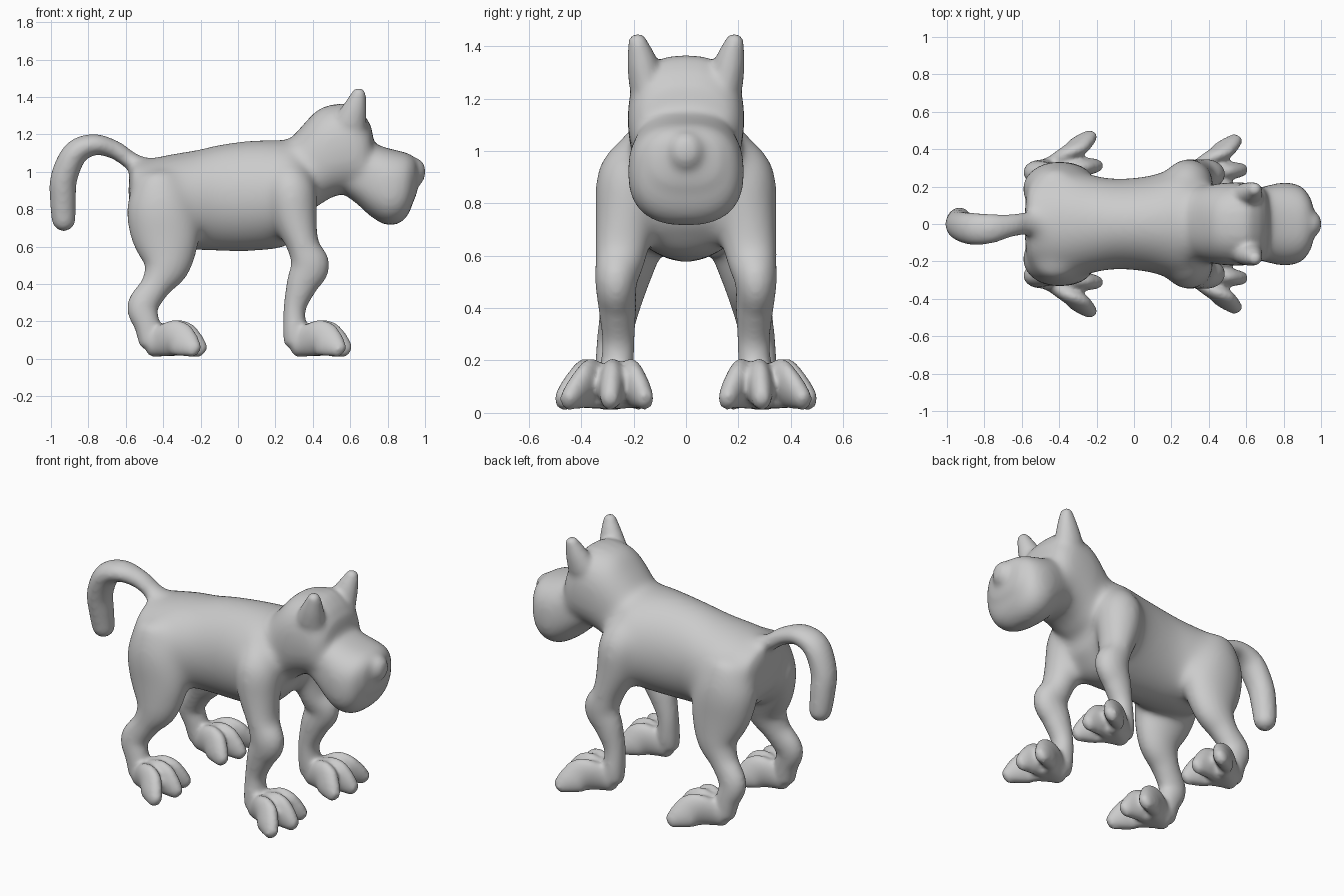
import bpy, bmesh, math
from mathutils import Vector

if "Cube" in bpy.data.objects:
    bpy.data.objects.remove(bpy.data.objects["Cube"])

bm = bmesh.new()
SEG = 28


def spline(a, b, c, d, t):
    """Catmull-Rom point between b and c."""
    return [0.5 * (2 * q + (r - p) * t + (2 * p - 5 * q + 4 * r - s) * t * t
            + (3 * q - p - 3 * r + s) * t ** 3) for p, q, r, s in zip(a, b, c, d)]


def tube(keys, side=1, cap=0.5, power=2.0, steps=5, upright=False):
    """Closed loft through keys (x, y, z, sideways radius, other radius)."""
    pts = []
    for i in range(len(keys) - 1):
        quad = [keys[min(max(i + k, 0), len(keys) - 1)] for k in (-1, 0, 1, 2)]
        pts += [spline(*quad, s / steps) for s in range(steps)]
    pts.append(keys[-1])
    pos = [Vector((p[0], p[1] * side, p[2])) for p in pts]
    n = len(pos)
    tan = [Vector((1, 0, 0)) if upright else
           (pos[min(i + 1, n - 1)] - pos[max(i - 1, 0)]).normalized() for i in range(n)]
    secs = [(pos[i], tan[i], pts[i][3], pts[i][4]) for i in range(n)]

    def dome(i, sign):
        depth = cap * min(pts[i][3], pts[i][4])
        return [(pos[i] + tan[i] * sign * depth * math.sin(a), tan[i],
                 pts[i][3] * math.cos(a), pts[i][4] * math.cos(a))
                for a in (0.4, 0.8, 1.15, 1.45)]

    secs = dome(0, -1)[::-1] + secs + dome(n - 1, 1)
    rings = []
    for c, t, r1, r2 in secs:
        u = Vector((0, 1, 0))
        u = (u - t * u.dot(t)).normalized()
        v = t.cross(u)
        ring = []
        for k in range(SEG):
            a = 2 * math.pi * k / SEG
            ca, sa = math.cos(a), math.sin(a)
            e = 2 / power
            ring.append(bm.verts.new(c + u * r1 * math.copysign(abs(ca) ** e, ca)
                                     + v * r2 * math.copysign(abs(sa) ** e, sa)))
        rings.append(ring)
    for r, q in zip(rings, rings[1:]):
        for k in range(SEG):
            j = (k + 1) % SEG
            bm.faces.new((r[k], r[j], q[j], q[k]))
    bm.faces.new(rings[0][::-1])
    bm.faces.new(rings[-1])


def foot(ax, ay, side):
    """Heel pad with three splayed toes."""
    tube([(ax - .01, ay, .09, .065, .08), (ax + .10, ay + .01, .09, .085, .075)], side, .6)
    for dx, dy in ((.22, -.115), (.255, .02), (.22, .18)):
        tube([(ax + dx * f, ay + dy * f, z, r1, r2) for f, z, r1, r2 in
              ((.1, .085, .055, .075), (.52, .11, .05, .1),
               (.8, .08, .046, .078), (1.0, .048, .035, .045))], side, .7)


# torso
tube([(-.55, 0, .90, .23, .16), (-.47, 0, .855, .28, .215), (-.36, 0, .845, .29, .25),
      (-.22, 0, .85, .262, .268), (-.1, 0, .862, .243, .285), (.06, 0, .872, .255, .296),
      (.2, 0, .88, .29, .292), (.28, 0, .89, .30, .275), (.35, 0, .91, .24, .22)],
     cap=.22, upright=True)

# neck and skull
tube([(.28, 0, .97, .17, .205), (.34, 0, 1.01, .195, .235), (.42, 0, 1.07, .212, .258),
      (.5, 0, 1.11, .222, .248), (.6, 0, 1.125, .222, .237), (.665, 0, 1.10, .21, .215),
      (.70, 0, 1.09, .185, .175)], cap=.15, power=2.4, upright=True)

# muzzle and nose
tube([(.58, 0, 1.01, .17, .14), (.64, 0, .99, .185, .165), (.71, 0, .958, .205, .197),
      (.79, 0, .923, .222, .207), (.86, 0, .918, .216, .195), (.91, 0, .935, .19, .165),
      (.94, 0, .965, .145, .115)], cap=.2, power=2.5, upright=True)
tube([(.82, 0, 1.0, .12, .10), (.9, 0, 1.0, .105, .09), (.97, 0, 1.0, .065, .07)], cap=.55)

# tail
tube([(-.46, 0, .98, .11, .08), (-.55, 0, 1.045, .07, .055), (-.60, 0, 1.08, .06, .048),
      (-.67, -.01, 1.122, .062, .05),
      (-.77, -.025, 1.145, .08, .057), (-.87, -.025, 1.10, .086, .068),
      (-.93, -.01, .97, .078, .072), (-.936, .01, .85, .072, .07),
      (-.932, .025, .745, .064, .064)], cap=.98)

for side in (1, -1):
    # ear
    tube([(.60, .15, 1.26, .07, .09), (.628, .17, 1.35, .056, .062),
          (.648, .186, 1.42, .036, .038)], side, .8)
    # front leg
    tube([(.27, .15, .98, .12, .11), (.285, .2, .89, .145, .135), (.305, .228, .75, .122, .12),
          (.35, .25, .6, .1, .087), (.385, .267, .5, .08, .104), (.343, .262, .4, .072, .085),
          (.303, .258, .27, .062, .06), (.305, .265, .15, .065, .065),
          (.31, .27, .09, .06, .065)], side)
    foot(.325, .27, side)
    # hind leg
    tube([(-.42, .14, .92, .16, .15), (-.41, .185, .8, .15, .185), (-.385, .21, .65, .125, .185),
          (-.385, .238, .5, .095, .13), (-.44, .255, .39, .075, .081),
          (-.51, .275, .28, .065, .083), (-.485, .285, .18, .062, .07),
          (-.46, .29, .09, .06, .07)], side)
    foot(-.45, .292, side)

# fuse all parts into one skin
bmesh.ops.recalc_face_normals(bm, faces=bm.faces)
mesh = bpy.data.meshes.new("rough_parts")
bm.to_mesh(mesh)
bm.free()
rough = bpy.data.objects.new("rough_parts", mesh)
bpy.context.collection.objects.link(rough)
skin = rough.modifiers.new("fuse", 'REMESH')
skin.mode = 'VOXEL'
skin.voxel_size = 0.012
skin.use_smooth_shade = True
fused = bpy.data.meshes.new_from_object(rough.evaluated_get(bpy.context.evaluated_depsgraph_get()))
bpy.data.objects.remove(rough)
fused.name = "animal_body"
body = bpy.data.objects.new("animal_body", fused)
bpy.context.collection.objects.link(body)


# melt hips, shoulders and neck broadly, the face a little, the rest lightly
def ramp(v, a, b):
    return min(max((v - a) / (b - a), 0), 1)


trunk = body.vertex_groups.new(name="trunk")
for v in fused.vertices:
    x, y, z = v.co
    w = ramp(z, .52, .68) * ramp(x, .5, .36) * ramp(x, -.6, -.53)
    w = max(w, .3 * ramp(z, .6, .68) * ramp(z, 1.3, 1.2) * ramp(x, .36, .5))
    if w > 0:
        trunk.add([v.index], w, 'REPLACE')
soft = body.modifiers.new("soften_trunk", 'SMOOTH')
soft.factor, soft.iterations, soft.vertex_group = 0.5, 90, "trunk"
soft = body.modifiers.new("soften", 'SMOOTH')
soft.factor, soft.iterations = 0.5, 12
